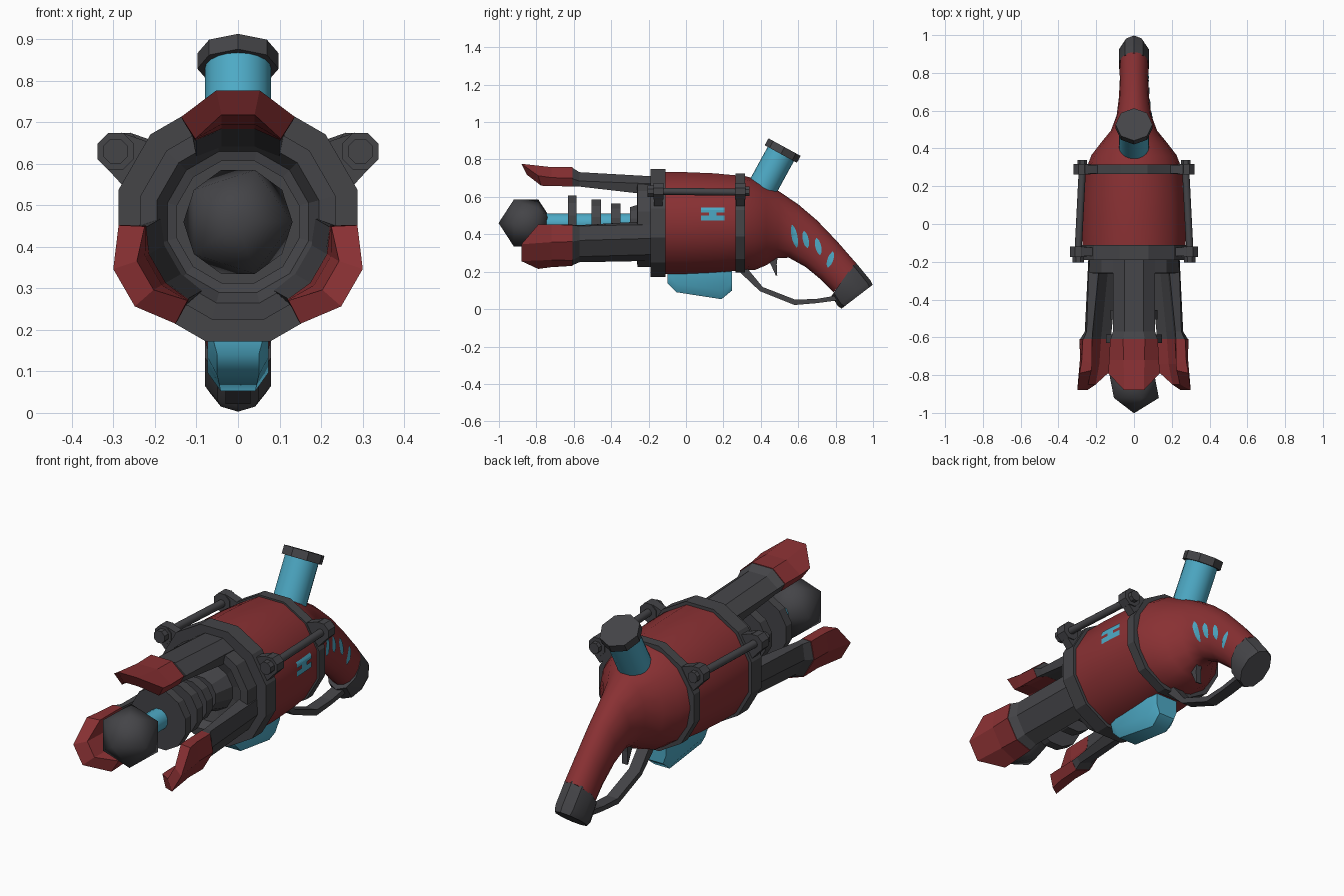
import bpy, bmesh, math
from mathutils import Vector, Matrix
from mathutils.bvhtree import BVHTree

if "Cube" in bpy.data.objects:
    bpy.data.objects.remove(bpy.data.objects["Cube"])

AXIS = 0.46  # height of the barrel axis


def material(name, rgb):
    m = bpy.data.materials.new(name)
    m.diffuse_color = (*rgb, 1)
    m.use_nodes = True
    m.node_tree.nodes["Principled BSDF"].inputs["Base Color"].default_value = m.diffuse_color
    return m


RED = material("dark red paint", (0.25, 0.03, 0.033))
DARK = material("charcoal metal", (0.058, 0.058, 0.064))
BLUE = material("cyan glow", (0.075, 0.40, 0.56))


def finish(name, bm, mat, angle):
    bmesh.ops.recalc_face_normals(bm, faces=bm.faces[:])
    me = bpy.data.meshes.new(name)
    bm.to_mesh(me)
    bm.free()
    me.materials.append(mat)
    ob = bpy.data.objects.new(name, me)
    bpy.context.collection.objects.link(ob)
    if angle:
        bpy.ops.object.select_all(action='DESELECT')
        ob.select_set(True)
        bpy.context.view_layer.objects.active = ob
        bpy.ops.object.shade_smooth_by_angle(angle=math.radians(angle))
    return ob


def loft(name, sections, mat, angle=0):
    """Skin a row of closed sections (same even point count), with strip caps."""
    bm = bmesh.new()
    rows = [[bm.verts.new(p) for p in s] for s in sections]
    n = len(rows[0])
    for a, b in zip(rows, rows[1:]):
        for i in range(n):
            j = (i + 1) % n
            bm.faces.new((a[i], a[j], b[j], b[i]))
    for r in (rows[0], rows[-1]):
        for i in range(n // 2 - 1):
            bm.faces.new((r[i], r[i + 1], r[n - 2 - i], r[n - 1 - i]))
    return finish(name, bm, mat, angle)


def lathe(name, profile, mat, n=12, angle=0, x=0, z=AXIS):
    """Turn (y, apothem) points around a y axis; flats face sideways and up."""
    k = 1 / math.cos(math.pi / n)
    ang = [2 * math.pi * (i + .5) / n for i in range(n)]
    return loft(name, [[(x + r * k * math.cos(a), y, z + r * k * math.sin(a)) for a in ang]
                       for y, r in profile], mat, angle)


def tube(name, a, b, r, mat, n=12, angle=40):
    a, b = Vector(a), Vector(b)
    q = (b - a).to_track_quat('Z', 'X')
    ring = [q @ Vector((r * math.cos(2 * math.pi * i / n), r * math.sin(2 * math.pi * i / n), 0))
            for i in range(n)]
    return loft(name, [[p + v for v in ring] for p in (a, b)], mat, angle)


def oval_loft(name, stations, mat, n=16, angle=60):
    """Stations: top (y,z), bottom (y,z), half width."""
    secs = []
    for ty, tz, by, bz, w in stations:
        t, b = Vector((0, ty, tz)), Vector((0, by, bz))
        c, v = (t + b) / 2, (t - b) / 2
        secs.append([c + v * math.cos(2 * math.pi * i / n)
                     + Vector((w * math.sin(2 * math.pi * i / n), 0, 0)) for i in range(n)])
    return loft(name, secs, mat, angle)


def strap(name, path, w, mat):
    """Flat strip: path of inner (y,z) and outer (y,z) points."""
    return loft(name, [[(-w, a, b), (w, a, b), (w, c, d), (-w, c, d)] for a, b, c, d in path], mat)


# Main body and its two rings
body = lathe("body_shell", [(-.13, .272), (0, .272), (.15, .266), (.28, .254)], RED, 12, 40)
lathe("front_ring", [(-.19, .288), (-.11, .288)], DARK)
lathe("rear_ring", [(.265, .264), (.315, .264)], DARK)
lathe("muzzle_collar", [(-.15, .235), (-.26, .235), (-.262, .195), (-.22, .17), (-.20, .09)], DARK)

# Rear dome flowing into the grip, and butt cap
grip = oval_loft("grip", [(.30, .715, .30, .205, .25), (.36, .70, .37, .21, .225),
                          (.43, .665, .43, .235, .175), (.50, .628, .49, .272, .122),
                          (.60, .56, .55, .275, .092), (.70, .475, .64, .225, .08),
                          (.81, .36, .725, .155, .075), (.91, .245, .79, .09, .077)], RED)
oval_loft("butt_cap", [(.905, .252, .778, .07, .083), (.985, .155, .812, .016, .083),
                       (.998, .13, .832, .003, .07)], DARK, 10, 30)

# Filler tube with its lid
tilt = Vector((0, .48, .877))
lid_top = Vector((0, .527, .866))
tube("filler_tube", lid_top - tilt * .29, lid_top - tilt * .03, .08, BLUE, 20)
tube("filler_lid", lid_top - tilt * .042, lid_top, .098, DARK, 8, 0)

# Tank under the body
tank = []
for y, zb, w, wb in [(-.10, .14, .062, .05), (-.05, .09, .074, .05),
                     (.19, .053, .074, .042), (.247, .10, .062, .045)]:
    zm = zb + .045
    tank.append([(-w, y, .24), (-w, y, zm), (-wb, y, zb), (wb, y, zb), (w, y, zm), (w, y, .24)])
loft("under_tank", tank, BLUE, 50)

# Trigger and guard
strap("trigger_guard", [(.33, .215, .28, .205), (.41, .118, .395, .096), (.585, .05, .58, .022),
                        (.70, .055, .70, .032), (.82, .075, .82, .048)], .03, DARK)
strap("trigger", [(.43, .28, .49, .28), (.455, .235, .485, .24), (.48, .18, .488, .178)], .015, DARK)

# Side rods held by lugs on both rings
for s, side in ((1, "right"), (-1, "left")):
    for y0, y1, cx, end in ((-.17, -.125, .295, "front"), (.268, .312, .275, "rear")):
        arm = [(cx - .10, .645), (cx - .015, .675), (cx + .04, .61), (cx - .015, .55)]
        loft(f"{side}_{end}_lug_arm", [[(s * x, y, z) for x, z in arm] for y in (y0, y1)], DARK)
        lathe(f"{side}_{end}_lug", [(y0 - .005, .044), (y1 + .005, .044)], DARK, 8, 0, s * cx, .63)
    tube(f"{side}_rod", (s * .297, -.17, .63), (s * .273, .30, .625), .019, DARK)
    lathe(f"{side}_front_nut", [(-.205, .03), (-.16, .03)], DARK, 8, 0, s * .295, .63)
    lathe(f"{side}_rear_nut", [(.30, .026), (.34, .026)], DARK, 8, 0, s * .274, .63)

# Central emitter: glowing core, discs and faceted tip
lathe("emitter_core", [(-.76, .05), (-.18, .05)], BLUE, 12, 40)
for i, (y0, y1, r) in enumerate([(-.63, -.585, .148), (-.505, -.455, .125), (-.40, -.35, .105)]):
    lathe(f"emitter_disc_{i + 1}", [(y0, r), (y1, r)], DARK, 12)
lathe("emitter_base", [(-.30, .085), (-.18, .12)], DARK, 12)
bm = bmesh.new()
bmesh.ops.create_icosphere(bm, subdivisions=1, radius=.147)
bm.transform(Matrix.Translation((0, -.855, AXIS)) @ Matrix.Rotation(math.pi / 2, 4, 'X'))
finish("emitter_tip", bm, DARK, 60)


# Three prongs around the emitter
def prong_section(o1, o2, i2, i1, turn):
    """Half section points (x, radius, y), mirrored and turned around the axis."""
    half = [o2, o1]
    pts = [(-x, y, r) for x, r, y in half] + [(x, y, r) for x, r, y in (o1, o2)]
    pts += [(x, y, r) for x, r, y in (i2, i1)] + [(-x, y, r) for x, r, y in (i1, i2)]
    rot = Matrix.Translation((0, 0, AXIS)) @ Matrix.Rotation(turn, 4, 'Y')
    return [rot @ Vector(p) for p in pts]


for k, pos in enumerate(("top", "right", "left")):
    t = k * 2 * math.pi / 3
    loft(f"{pos}_prong_arm", [
        prong_section((.05, .25, -.18), (.112, .21, -.18), (.10, .15, -.18), (.04, .175, -.18), t),
        prong_section((.05, .272, -.57), (.112, .225, -.57), (.10, .195, -.57), (.04, .22, -.57), t),
        prong_section((.057, .297, -.61), (.124, .238, -.61), (.102, .197, -.61), (.04, .225, -.61), t),
    ], DARK)
    loft(f"{pos}_prong_tip", [
        prong_section((.058, .299, -.608), (.126, .24, -.608), (.103, .196, -.608), (.04, .224, -.608), t),
        prong_section((.055, .299, -.72), (.132, .243, -.72), (.103, .198, -.74), (.04, .235, -.74), t),
        prong_section((.052, .317, -.88), (.137, .253, -.79), (.103, .20, -.775), (.04, .258, -.85), t),
    ], RED)


# Painted markings on the right side: thin patches projected on the surface
def patch(name, target, cy, cz, hy, hz, lean, oval):
    tree = BVHTree.FromPolygons([v.co for v in target.data.vertices],
                                [p.vertices for p in target.data.polygons])
    bm = bmesh.new()
    n, rows = 6, []
    for i in range(n + 1):
        v = 2 * i / n - 1
        w = max(.15, math.sqrt(1 - v * v)) if oval else 1
        row = []
        for u in (-1, -.33, .33, 1):
            y, z = cy + u * w * hy - lean * v * hz, cz + v * hz
            hit = tree.ray_cast(Vector((1, y, z)), Vector((-1, 0, 0)))[0]
            row.append(bm.verts.new((hit.x + .004, y, z)))
        rows.append(row)
    for a, b in zip(rows, rows[1:]):
        for j in range(3):
            bm.faces.new((a[j], a[j + 1], b[j + 1], b[j]))
    finish(name, bm, BLUE, 0)


for i, z in enumerate((.53, .487)):
    patch(f"body_mark_{i + 1}", body, .143, z, .062, .014, 0, False)
patch("body_mark_link", body, .143, .508, .02, .01, 0, False)
for i, (y, z, h) in enumerate([(.58, .39, .06), (.64, .372, .045), (.707, .335, .045), (.772, .265, .042)]):
    patch(f"grip_mark_{i + 1}", grip, y, z, .016, h, .2 if i < 3 else -.3, True)
